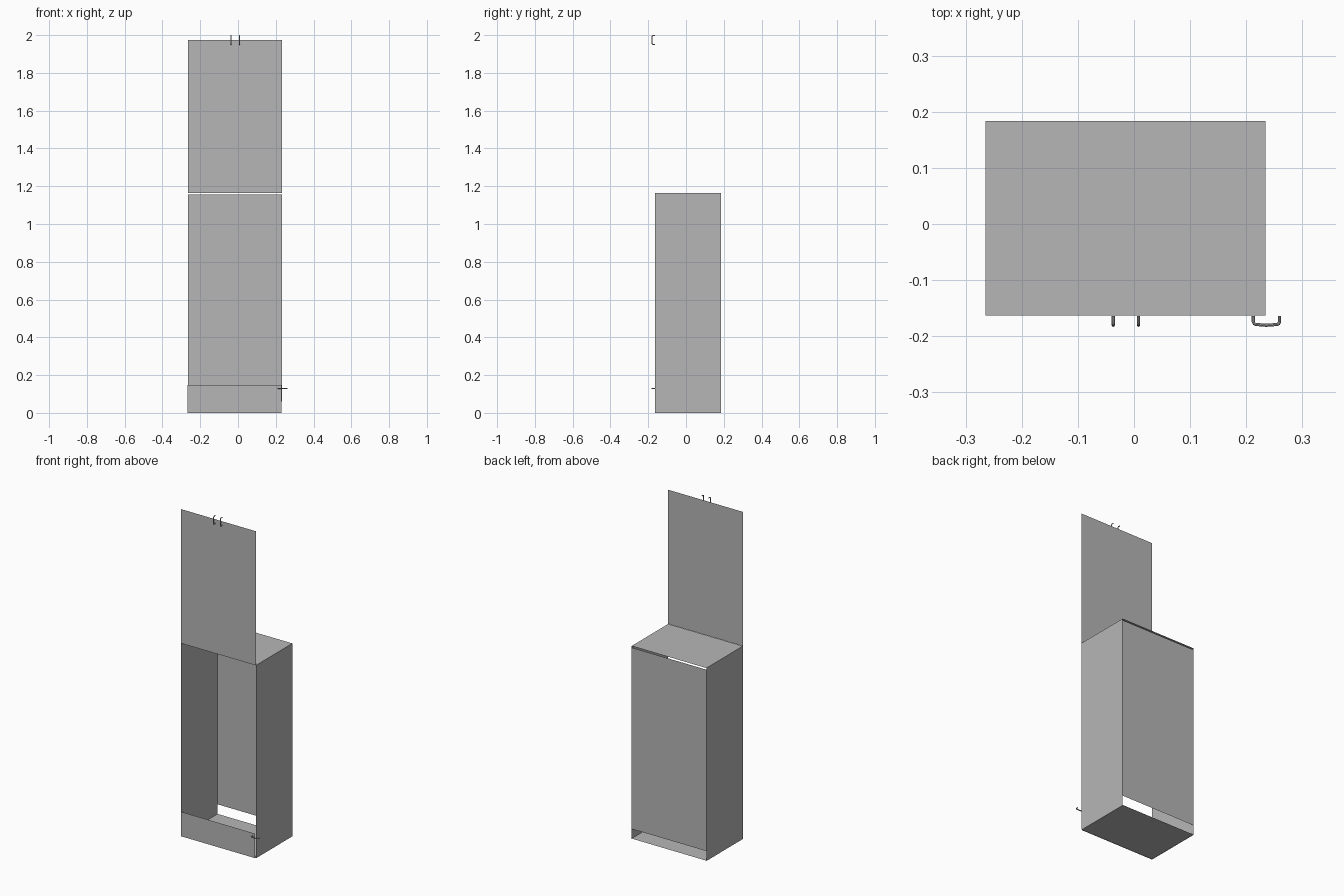
import bpy, bmesh
from mathutils import Vector

if "Cube" in bpy.data.objects:
    bpy.data.objects.remove(bpy.data.objects["Cube"])

grey = bpy.data.materials.new("light grey")
grey.diffuse_color = (0.47, 0.47, 0.47, 1)
grey.use_nodes = True
grey.node_tree.nodes["Principled BSDF"].inputs["Base Color"].default_value = grey.diffuse_color

# overall cabinet limits
X0, X1 = -0.265, 0.234
Y0, Y1 = -0.163, 0.184
H = 1.165


def panel(name, lo, hi, facing):
    """Thin sheet spanning lo..hi (flat along one axis), facing a direction."""
    lo, hi = Vector(lo), Vector(hi)
    flat = next(i for i in range(3) if abs(hi[i] - lo[i]) < 1e-6)
    a, b = [i for i in range(3) if i != flat]
    bm = bmesh.new()
    verts = []
    for u, v in ((0, 0), (1, 0), (1, 1), (0, 1)):
        p = lo.copy()
        p[a] = hi[a] if u else lo[a]
        p[b] = hi[b] if v else lo[b]
        verts.append(bm.verts.new(p))
    face = bm.faces.new(verts)
    face.normal_update()
    if face.normal.dot(Vector(facing)) < 0:
        face.normal_flip()
    me = bpy.data.meshes.new(name)
    bm.to_mesh(me)
    bm.free()
    me.materials.append(grey)
    ob = bpy.data.objects.new(name, me)
    bpy.context.collection.objects.link(ob)


def handle(name, centre, axis):
    """Slightly bowed bar with two legs, running along axis."""
    c, d = Vector(centre), Vector(axis)
    profile = [(-1, 0), (-1, -0.010), (-0.93, -0.0138), (-0.8, -0.0150), (0, -0.0165),
               (0.8, -0.0150), (0.93, -0.0138), (1, -0.010), (1, 0)]
    cu = bpy.data.curves.new(name, 'CURVE')
    cu.dimensions = '3D'
    cu.bevel_depth = 0.0028
    cu.bevel_resolution = 2
    cu.use_fill_caps = True
    sp = cu.splines.new('POLY')
    sp.points.add(len(profile) - 1)
    for pt, (t, y) in zip(sp.points, profile):
        pt.co = (*(c + d * (t * 0.0235) + Vector((0, y, 0))), 1)
    cu.materials.append(grey)
    ob = bpy.data.objects.new(name, cu)
    bpy.context.collection.objects.link(ob)
    bpy.ops.object.select_all(action='DESELECT')
    ob.select_set(True)
    bpy.context.view_layer.objects.active = ob
    bpy.ops.object.convert(target='MESH')
    bpy.ops.object.shade_smooth_by_angle()


# carcass
panel("left_side", (X0, Y0, 0), (X0, Y1, H), (-1, 0, 0))
panel("right_side", (X1, Y0, 0), (X1, Y1, H), (1, 0, 0))
panel("top_panel", (X0, Y0, H), (X1, Y1, H), (0, 0, 1))
panel("bottom_panel", (X0, Y0, 0.002), (X1, Y1, 0.002), (0, 0, -1))
panel("back_panel", (X0, Y1, 0.06), (X1, Y1, 1.155), (0, 1, 0))

# raised door and drawer front
panel("door", (X0, -0.164, H), (X1, -0.164, 1.975), (0, -1, 0))
panel("drawer_front", (-0.267, -0.164, 0), (0.230, -0.164, 0.148), (0, -1, 0))

# handles
for side, x in (("left", -0.037), ("right", 0.008)):
    handle("door_handle_" + side, (x, -0.164, 1.9745), (0, 0, 1))
handle("drawer_handle", (0.236, -0.164, 0.13), (1, 0, 0))
